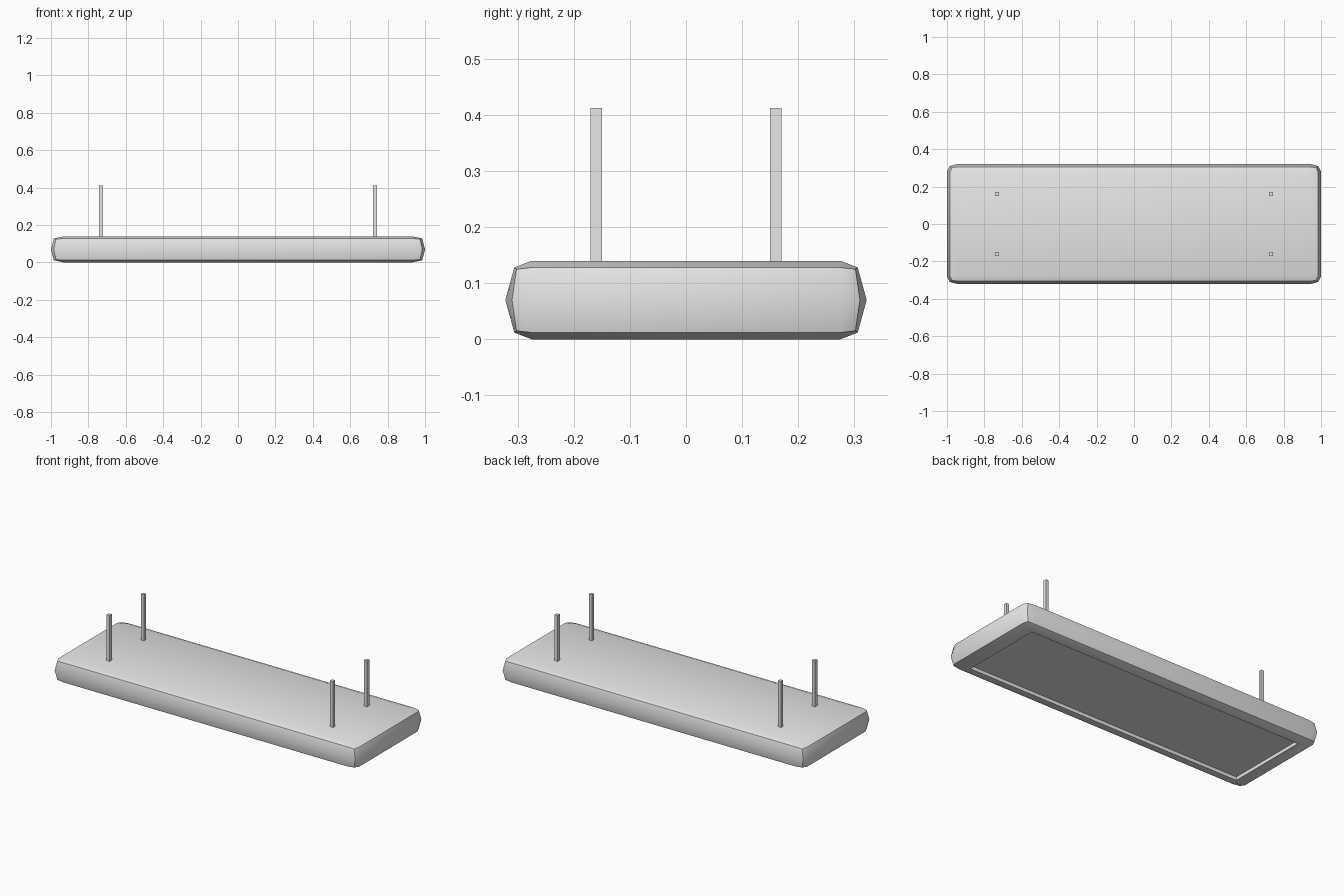
import bpy
import bmesh
import math

cube = bpy.data.objects.get("Cube")
if cube:
    bpy.data.objects.remove(cube, do_unlink=True)

HEIGHT = 0.14
MID = HEIGHT / 2

grey = bpy.data.materials.new("light grey")
grey.use_nodes = True
colour = (0.8, 0.8, 0.8, 1)
grey.diffuse_color = colour
grey.node_tree.nodes["Principled BSDF"].inputs["Base Color"].default_value = colour


def finish(name, bm):
    bmesh.ops.recalc_face_normals(bm, faces=bm.faces)
    mesh = bpy.data.meshes.new(name)
    bm.to_mesh(mesh)
    bm.free()
    obj = bpy.data.objects.new(name, mesh)
    bpy.context.collection.objects.link(obj)
    mesh.materials.append(grey)
    return obj


def ring(bm, corner):
    """Repeat one corner's points in all four quadrants, counter-clockwise."""
    verts = []
    for sx, sy in ((1, 1), (-1, 1), (-1, -1), (1, -1)):
        points = corner if sx * sy > 0 else corner[::-1]
        verts += [bm.verts.new((sx * x, sy * y, z)) for x, y, z in points]
    return verts


# Softly bulging slab: widest ring, then a crease and a flat cap on each side
bm = bmesh.new()
waist = ring(bm, [(1, 0.28, MID), (0.985, 0.31, MID), (0.94, 0.322, MID)])
for side in (1, -1):
    def level(h):
        return MID + side * h
    crease = ring(bm, [(0.985, 0.275, level(0.058)),
                       (0.973, 0.302, level(0.055)),
                       (0.93, 0.306, level(0.058))])
    cap = ring(bm, [(0.93, 0.275, level(MID))])
    for i in range(12):
        j = (i + 1) % 12
        bm.faces.new((waist[i], waist[j], crease[j], crease[i]))
    for c in range(4):
        d = (c + 1) % 4
        a = 3 * c
        bm.faces.new((crease[a], crease[a + 1], crease[a + 2], cap[c]))
        bm.faces.new((crease[a + 2], crease[(a + 3) % 12], cap[d], cap[c]))
    cap_face = bm.faces.new(cap)

# Shallow recess in the underside
bmesh.ops.recalc_face_normals(bm, faces=bm.faces)
bmesh.ops.inset_region(bm, faces=[cap_face], thickness=0.037)
panel = bmesh.ops.extrude_face_region(bm, geom=[cap_face])["geom"]
bmesh.ops.translate(bm, vec=(0, 0, 0.02),
                    verts=[v for v in panel if isinstance(v, bmesh.types.BMVert)])
if cap_face.is_valid:
    bmesh.ops.delete(bm, geom=[cap_face], context="FACES_ONLY")
slab = finish("slab", bm)
bpy.ops.object.select_all(action="DESELECT")
slab.select_set(True)
bpy.context.view_layer.objects.active = slab
bpy.ops.object.shade_smooth_by_angle(angle=math.radians(33))

# Four square hanging rods
BOTTOM, TOP, WIDTH = 0.13, 0.412, 0.02
for x, end in ((0.732, "left"), (-0.732, "right")):
    for y, face in ((-0.16, "front"), (0.16, "back")):
        bm = bmesh.new()
        bmesh.ops.create_cube(bm, size=1)
        bmesh.ops.scale(bm, vec=(WIDTH, WIDTH, TOP - BOTTOM), verts=bm.verts)
        bmesh.ops.translate(bm, vec=(x, y, (TOP + BOTTOM) / 2), verts=bm.verts)
        finish(f"{face}_{end}_rod", bm)
